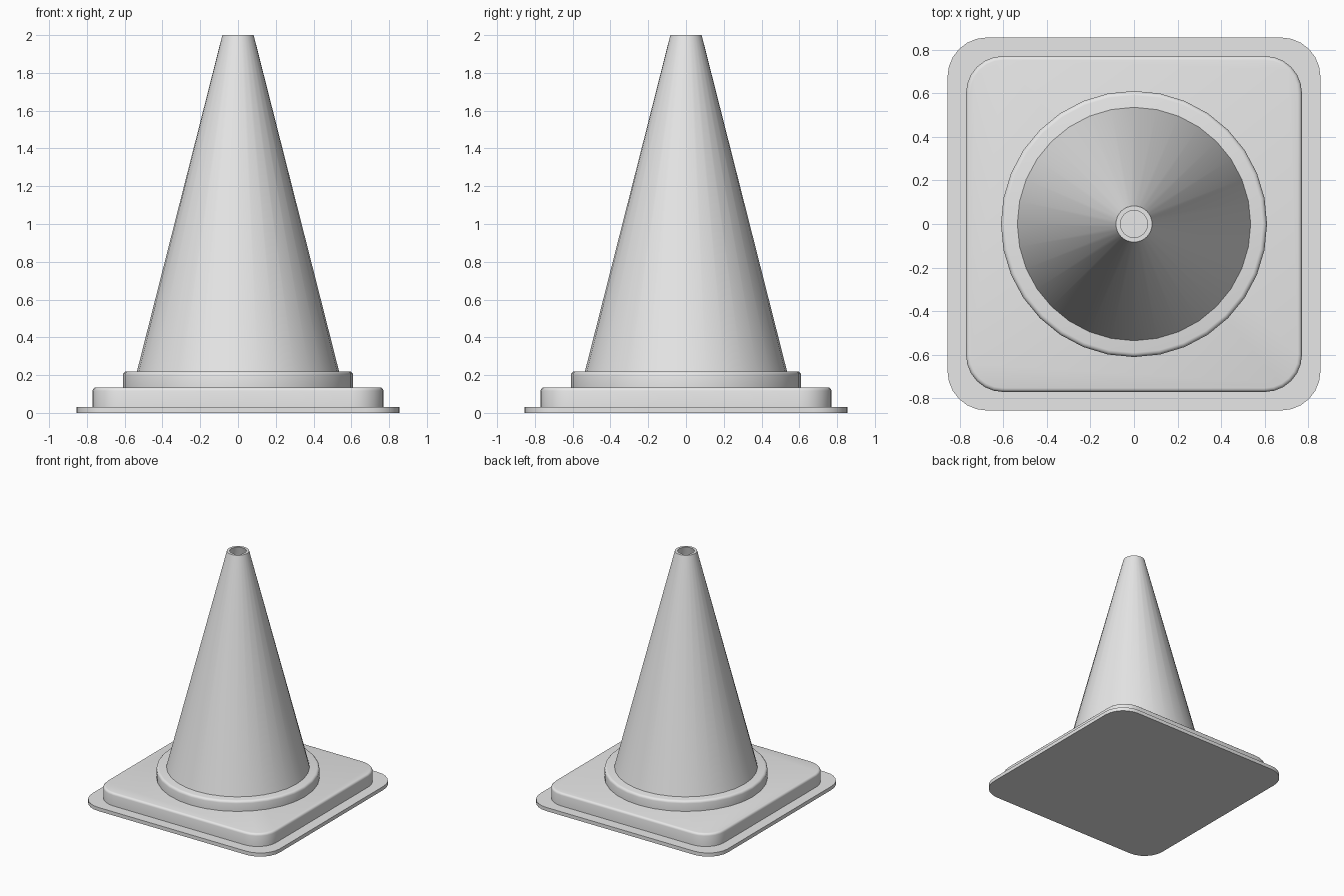
import bpy, bmesh, math

cube = bpy.data.objects.get("Cube")
if cube:
    bpy.data.objects.remove(cube, do_unlink=True)

grey = bpy.data.materials.new("plain_grey")
grey.use_nodes = True
colour = (0.8, 0.8, 0.8, 1)
grey.diffuse_color = colour
grey.node_tree.nodes["Principled BSDF"].inputs["Base Color"].default_value = colour


def finish(name, bm, angle=35):
    bmesh.ops.recalc_face_normals(bm, faces=bm.faces)
    mesh = bpy.data.meshes.new(name)
    bm.to_mesh(mesh)
    bm.free()
    mesh.materials.append(grey)
    obj = bpy.data.objects.new(name, mesh)
    bpy.context.collection.objects.link(obj)
    bpy.ops.object.select_all(action='DESELECT')
    obj.select_set(True)
    bpy.context.view_layer.objects.active = obj
    bpy.ops.object.shade_smooth_by_angle(angle=math.radians(angle))
    return obj


def rounded_slab(name, half, radius, bottom, top, edge=0.0, steps=6):
    """Square slab with rounded corners and an optional softened top edge."""
    bm = bmesh.new()
    outline = []
    for corner in range(4):
        centre = math.pi / 4 + corner * math.pi / 2
        cx = math.copysign(half - radius, math.cos(centre))
        cy = math.copysign(half - radius, math.sin(centre))
        for i in range(steps + 1):
            a = (corner + i / steps) * math.pi / 2
            outline.append(bm.verts.new((cx + radius * math.cos(a),
                                         cy + radius * math.sin(a), bottom)))
    face = bm.faces.new(outline)
    side = bmesh.ops.extrude_face_region(bm, geom=[face], use_keep_orig=True)
    raised = [v for v in side["geom"] if isinstance(v, bmesh.types.BMVert)]
    bmesh.ops.translate(bm, verts=raised, vec=(0, 0, top - bottom))
    if edge:
        rim = [e for e in bm.edges if all(v.co.z > top - 0.001 for v in e.verts)]
        bmesh.ops.bevel(bm, geom=rim, offset=edge, segments=3,
                        profile=0.5, affect='EDGES')
    return finish(name, bm)


def lathe(name, profile, steps=32):
    """Spin a profile of (radius, height) points around the z axis."""
    bm = bmesh.new()
    verts = [bm.verts.new((r, 0, z)) for r, z in profile]
    edges = [bm.edges.new(pair) for pair in zip(verts, verts[1:])]
    bmesh.ops.spin(bm, geom=verts + edges, cent=(0, 0, 0), axis=(0, 0, 1),
                   angle=math.tau, steps=steps)
    bmesh.ops.remove_doubles(bm, verts=bm.verts, dist=0.0001)
    return finish(name, bm)


# Square foot: thin plate below a thicker slab
rounded_slab("base_plate", 0.855, 0.18, 0, 0.03)
rounded_slab("base_slab", 0.77, 0.17, 0.03, 0.135, edge=0.018)

# Round collar with a softened top edge
edge = 0.02
arc = [(0.61 - edge + edge * math.cos(a), 0.22 - edge + edge * math.sin(a))
       for a in (i * math.pi / 6 for i in range(4))]
lathe("collar", [(0, 0.135), (0.61, 0.135)] + arc + [(0, 0.22)])

# Hollow cone, open at the tip
lathe("cone_body", [(0.535, 0.22), (0.083, 2.0), (0.062, 2.0), (0.5, 0.221)])
